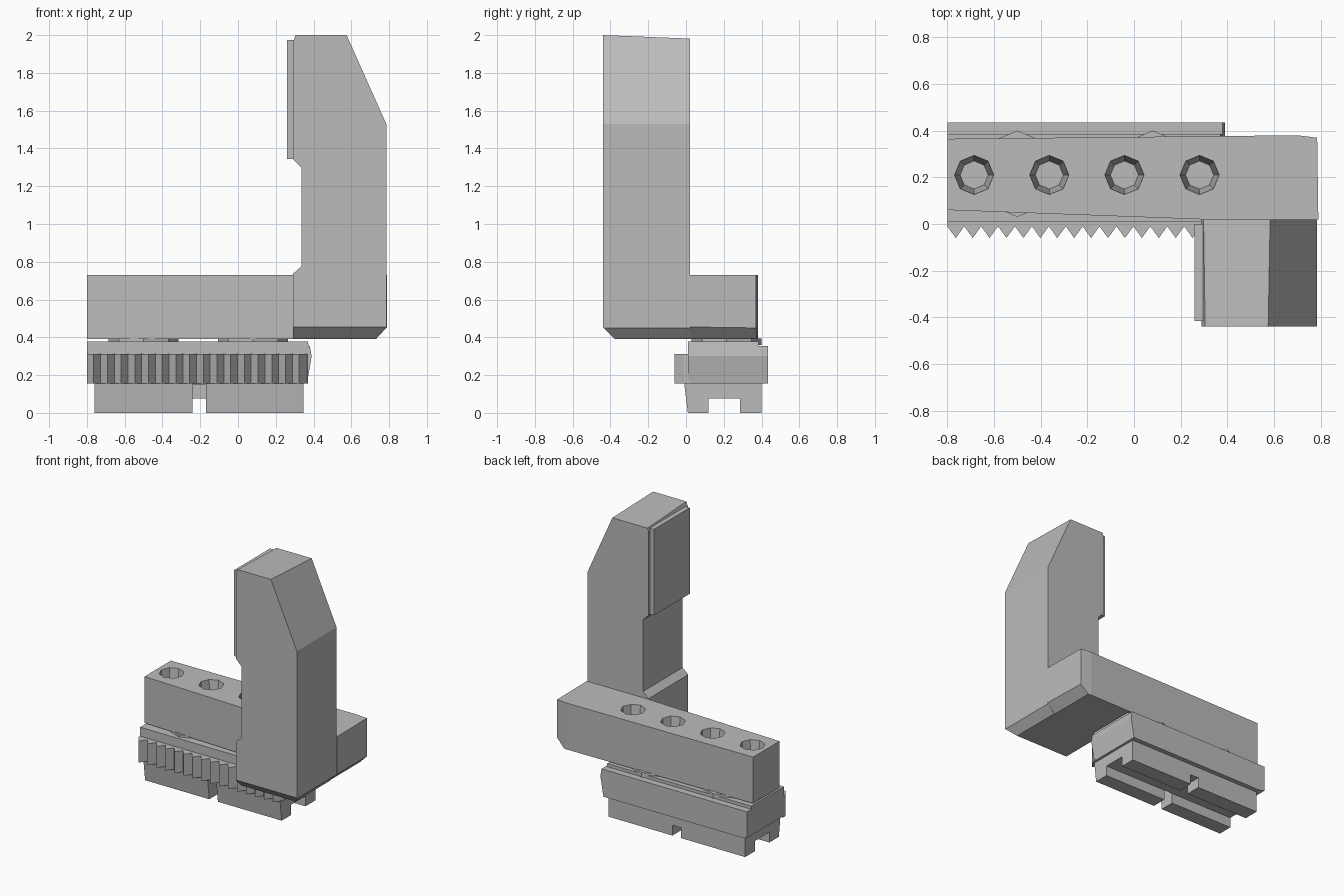
import bpy, bmesh
from math import pi
from mathutils import Vector

cube = bpy.data.objects.get("Cube")
if cube:
    bpy.data.objects.remove(cube, do_unlink=True)

steel = bpy.data.materials.new("grey steel")
GREY = (0.5, 0.5, 0.5, 1)
steel.diffuse_color = GREY
steel.use_nodes = True
steel.node_tree.nodes["Principled BSDF"].inputs["Base Color"].default_value = GREY


def finish(name, bm):
    bmesh.ops.recalc_face_normals(bm, faces=bm.faces)
    mesh = bpy.data.meshes.new(name)
    bm.to_mesh(mesh)
    bm.free()
    mesh.materials.append(steel)
    obj = bpy.data.objects.new(name, mesh)
    bpy.context.collection.objects.link(obj)
    return obj


def prism(name, outline, axis, lo, hi, cuts=()):
    """Extrude a 2D outline along an axis, then trim by planes (point, normal)."""
    bm = bmesh.new()
    verts = []
    for p in outline:
        co = list(p)
        co.insert(axis, lo)
        verts.append(bm.verts.new(co))
    face = bm.faces.new(verts)
    out = bmesh.ops.extrude_face_region(bm, geom=[face])
    step = Vector((0, 0, 0))
    step[axis] = hi - lo
    bmesh.ops.translate(bm, vec=step, verts=[g for g in out["geom"] if isinstance(g, bmesh.types.BMVert)])
    for point, normal in cuts:
        geom = bm.verts[:] + bm.edges[:] + bm.faces[:]
        res = bmesh.ops.bisect_plane(bm, geom=geom, plane_co=point, plane_no=normal, clear_outer=True)
        edges = [g for g in res["geom_cut"] if isinstance(g, bmesh.types.BMEdge)]
        bmesh.ops.holes_fill(bm, edges=edges)
    return finish(name, bm)


def box(name, x, y, z):
    return prism(name, [(x[0], y[0]), (x[1], y[0]), (x[1], y[1]), (x[0], y[1])], 2, *z)


def cone(name, x, y, z, r_low, r_high, sides=8):
    bm = bmesh.new()
    bmesh.ops.create_cone(bm, cap_ends=True, segments=sides, radius1=r_low, radius2=r_high, depth=z[1] - z[0])
    bmesh.ops.translate(bm, vec=(x, y, (z[0] + z[1]) / 2), verts=bm.verts)
    return finish(name, bm)


def cut(obj, cutter):
    cutter.hide_render = True
    mod = obj.modifiers.new("cut", 'BOOLEAN')
    mod.operation = 'DIFFERENCE'
    mod.solver = 'EXACT'
    mod.object = cutter
    bpy.context.view_layer.objects.active = obj
    bpy.ops.object.modifier_apply(modifier=mod.name)
    bpy.data.objects.remove(cutter, do_unlink=True)


# Horizontal bar with a chamfered lower end and four bolt holes
bar = prism("clamp_bar",
            [(-0.8, 0.06), (0.29, 0.02), (0.79, 0.02), (0.785, 0.37), (0.7, 0.38), (-0.8, 0.365)],
            2, 0.39, 0.73, [((0.785, 0, 0.45), (1, 0, -1))])
for i in range(4):
    cut(bar, cone("hole_cutter", -0.685 + 0.322 * i, 0.21, (0.5, 0.74), 0.06, 0.085))

# Upright jaw: side outline, then front chamfer and sloping top
jaw = prism("upright_jaw",
            [(0.29, 0.39), (0.73, 0.39), (0.785, 0.45), (0.785, 1.53), (0.575, 2.0),
             (0.305, 2.0), (0.29, 1.96), (0.29, 1.345), (0.335, 1.3), (0.335, 0.775), (0.29, 0.735)],
            1, -0.44, 0.02,
            [((0, -0.44, 0.455), (0, -1, -1)), ((0, -0.44, 2.0), (0, 0.04, 1))])

# Gripping pad on the inner side of the jaw
box("grip_pad", (0.26, 0.3), (-0.415, 0.0), (1.345, 1.975))

# Spacer discs between the bar and the base
for i, x in enumerate((-0.5, 0.08)):
    cone(f"spacer_disc_{i + 1}", x, 0.215, (0.36, 0.395), 0.185, 0.185)

# Base: upper ledge, wide rail with pointed end
prism("base_ledge", [(-0.8, 0.3), (0.385, 0.3), (0.37, 0.378), (-0.8, 0.378)], 1, 0.01, 0.385)
prism("base_rail", [(-0.8, 0.165), (-0.76, 0.155), (0.365, 0.155), (0.39, 0.3), (0.38, 0.355), (-0.8, 0.355)],
      1, 0.01, 0.435)

# Serrated rack along the front of the rail
teeth, pitch = 16, 0.0725
rack = [(-0.8, 0.02)]
for i in range(teeth):
    x = -0.8 + pitch * i
    rack += [(x, -0.01), (x + pitch / 2, -0.06)]
rack += [(-0.8 + pitch * teeth, -0.01), (0.37, 0.02)]
prism("serrated_rack", rack, 2, 0.155, 0.312)

# Foot with a lengthwise channel and a cross slot
foot = prism("base_foot", [(0.01, 0), (0.4, 0), (0.4, 0.16), (-0.01, 0.16)], 0, -0.76, 0.347)
cut(foot, box("channel_cutter", (-1, 1), (0.12, 0.285), (-0.1, 0.075)))
cut(foot, box("cross_cutter", (-0.24, -0.17), (-0.1, 0.5), (-0.1, 0.0755)))
cut(foot, box("front_slot_cutter", (-0.24, -0.17), (-0.1, 0.12), (-0.1, 0.15)))
